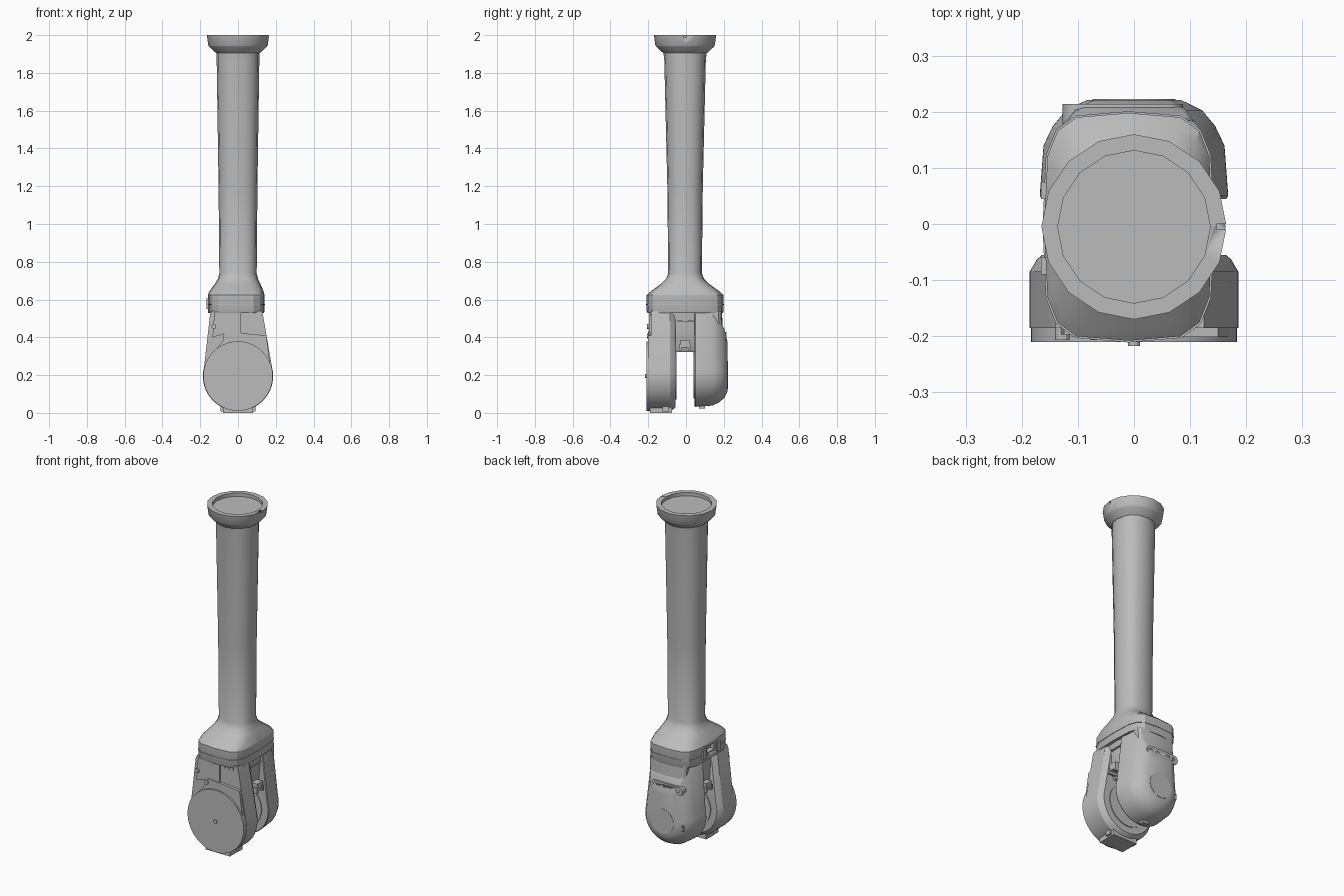
import bpy, bmesh, math
from math import sin, cos, pi, radians
from mathutils import Vector

cube = bpy.data.objects.get("Cube")
if cube:
    bpy.data.objects.remove(cube, do_unlink=True)

GREY = (0.5, 0.5, 0.5, 1)
mat = bpy.data.materials.new("light_grey")
mat.use_nodes = True
mat.diffuse_color = GREY
mat.node_tree.nodes["Principled BSDF"].inputs["Base Color"].default_value = GREY


def loft(name, rings, angle=28):
    """Skin a list of equal-length point rings and cap both ends."""
    bm = bmesh.new()
    rows = [[bm.verts.new(p) for p in ring] for ring in rings]
    n = len(rows[0])
    for a, b in zip(rows, rows[1:]):
        for i in range(n):
            j = (i + 1) % n
            bm.faces.new((a[i], a[j], b[j], b[i]))
    bm.faces.new(rows[0])
    bm.faces.new(rows[-1])
    bmesh.ops.recalc_face_normals(bm, faces=bm.faces)
    mesh = bpy.data.meshes.new(name)
    bm.to_mesh(mesh)
    bm.free()
    mesh.materials.append(mat)
    ob = bpy.data.objects.new(name, mesh)
    bpy.context.collection.objects.link(ob)
    bpy.ops.object.select_all(action='DESELECT')
    ob.select_set(True)
    bpy.context.view_layer.objects.active = ob
    bpy.ops.object.shade_smooth_by_angle(angle=radians(angle))
    return ob


def ring(z, rx, ry, cx=0, cy=-0.005, power=2, n=16):
    """Horizontal super-ellipse cross-section."""
    pts = []
    for i in range(n):
        c, s = cos(2 * pi * i / n), sin(2 * pi * i / n)
        pts.append((cx + rx * math.copysign(abs(c) ** (2 / power), c),
                    cy + ry * math.copysign(abs(s) ** (2 / power), s), z))
    return pts


def plate(name, outline, sections, cz=0.195):
    """Front-facing outline carried along y; each section is (y, scale)."""
    return loft(name, [[(x * s, y, cz + (z - cz) * s) for x, z in outline]
                       for y, s in sections])


def arc(r, start, end, steps, cz=0.195, cx=0):
    return [(cx + r * cos(radians(start + (end - start) * i / steps)),
             cz + r * sin(radians(start + (end - start) * i / steps)))
            for i in range(steps + 1)]


def disc(name, x, z, r, y0, y1, steps=32):
    return plate(name, arc(r, 0, 360, steps, z, x)[:-1], [(y0, 1), (y1, 1)])


def box(name, lo, hi):
    (x0, y0, z0), (x1, y1, z1) = lo, hi
    return loft(name, [[(x0, y0, z), (x1, y0, z), (x1, y1, z), (x0, y1, z)]
                       for z in (z0, z1)])


def cut(ob, cutter):
    mod = ob.modifiers.new("cut", 'BOOLEAN')
    mod.object = cutter
    mod.solver = 'EXACT'
    bpy.context.view_layer.objects.active = ob
    bpy.ops.object.modifier_apply(modifier=mod.name)
    bpy.data.objects.remove(cutter, do_unlink=True)


# Long tube flaring into the clevis block
loft("tube", [
    ring(0.625, 0.15, 0.203, -0.01, power=4),
    ring(0.645, 0.143, 0.18, -0.008, power=3.8),
    ring(0.685, 0.12, 0.125, -0.002, power=3),
    ring(0.71, 0.106, 0.1, power=2.7),
    ring(0.74, 0.099, 0.089, power=2.5),
    ring(1.2, 0.103, 0.094, power=2.4),
    ring(1.87, 0.113, 0.11, power=2.3),
    ring(1.91, 0.113, 0.115, power=2.2)])

# Mounting flange with shallow recess and index notch
flange = loft("flange", [
    ring(1.905, 0.116, 0.116), ring(1.938, 0.152, 0.152), ring(1.945, 0.157, 0.157),
    ring(2.0, 0.165, 0.165), ring(2.0, 0.136, 0.136), ring(1.98, 0.136, 0.136)])
cut(flange, box("notch_cutter", (0.147, -0.01, 1.988), (0.2, 0.0, 2.05)))

# Clevis block with clip pocket on its right side
block = loft("block", [ring(z, 0.15 * s, 0.203 * s, -0.01, power=4)
                       for z, s in ((0.53, 0.985), (0.537, 1), (0.625, 1))])
cut(block, box("pocket_cutter", (-0.2, -0.035, 0.565), (-0.135, 0.03, 0.61)))
loft("block_seam", [ring(z, 0.153, 0.206, -0.01, power=4) for z in (0.572, 0.576)])
for y in (-0.075, 0.06):
    box("side_clip", (-0.166, y - 0.015, 0.55), (-0.15, y + 0.015, 0.605))
for x in (0.04, 0.065, 0.09):
    for y in (-0.19, 0.165):
        box("block_tooth", (x - 0.009, y, 0.512), (x + 0.009, y + 0.018, 0.535))

# Web joining both fork arms
loft("web", [ring(z, rx, 0.12, -0.005, power=6)
             for z, rx in ((0.322, 0.1), (0.34, 0.11), (0.45, 0.118), (0.535, 0.125))])
box("web_ridge", (0.1, -0.045, 0.485), (0.124, 0.04, 0.492))
for side in (-1, 1):
    box("cable_clip", (side * 0.125 - 0.022, -0.028, 0.345),
        (side * 0.125 + 0.022, 0.022, 0.385))
    for y in (-0.03, 0.018):
        box("clip_leg", (side * 0.125 - 0.025, y - 0.006, 0.33),
            (side * 0.125 + 0.025, y + 0.006, 0.362))

# Front fork arm
front_outline = arc(0.186, 15, -195, 40) + [(-0.148, 0.52), (-0.14, 0.54), (0.125, 0.54), (0.132, 0.52)]
plate("front_arm", front_outline, [(-0.055, 0.88), (-0.063, 0.93), (-0.085, 1), (-0.185, 1)])
box("front_neck", (-0.125, -0.185, 0.4), (0.118, -0.075, 0.54))
plate("front_rib", [(-0.125, 0.535), (0.015, 0.535), (0.015, 0.42), (-0.07, 0.42), (-0.135, 0.4)],
      [(-0.18, 1), (-0.197, 1)])
plate("cover_tab", arc(0.18, 18, -220, 40) + [(-0.078, 0.385), (-0.075, 0.42), (-0.06, 0.43), (0.15, 0.41)],
      [(-0.18, 1), (-0.201, 1)])
disc("cover_disc", 0, 0.195, 0.184, -0.18, -0.21, 48)
disc("cover_stud", 0, 0.195, 0.011, -0.2, -0.217, 12)
for x, z in ((-0.065, 0.408), (-0.128, 0.458)):
    disc("front_bolt", x, z, 0.013, -0.18, -0.207, 12)
for x in (-0.078, 0.078):
    box("front_foot", (x - 0.014, -0.125, 0.008), (x + 0.014, -0.09, 0.05))
box("front_base", (-0.08, -0.19, 0.0), (0.08, -0.075, 0.035))

# Back fork arm with domed outer side
back_outline = arc(0.168, 15, -195, 40, 0.2) + [(-0.145, 0.52), (-0.135, 0.54), (0.12, 0.54), (0.13, 0.52)]
plate("back_arm", back_outline,
      [(0.045, 0.98), (0.05, 1), (0.14, 0.96), (0.175, 0.86), (0.203, 0.72), (0.221, 0.5)], 0.2)
loft("back_neck", [ring(z, rx, 0.07, -0.005, cy, 6)
                   for z, rx, cy in ((0.36, 0.115, 0.13), (0.44, 0.12, 0.125), (0.54, 0.125, 0.12))])
disc("back_hub", 0, 0.2, 0.074, 0.2, 0.223)
box("back_foot", (-0.02, 0.07, 0.022), (0.02, 0.1, 0.05))
box("back_lug", (-0.125, 0.15, 0.165), (-0.095, 0.205, 0.2))

# Oblong connector plate with four sockets
slot = arc(0.027, 90, -90, 8, 0.4, 0.06) + arc(0.027, 270, 90, 8, 0.4, -0.1)
connector = plate("connector_plate", slot, [(0.17, 1), (0.214, 1)])
for x in (-0.095, -0.06, 0.01, 0.055):
    cut(connector, disc("socket_cutter", x, 0.4, 0.011, 0.205, 0.23, 12))

# Round bearing pads on the inner faces of the fork
disc("front_bearing", 0, 0.195, 0.125, -0.06, -0.05)
disc("back_bearing", 0, 0.2, 0.125, 0.05, 0.04)
